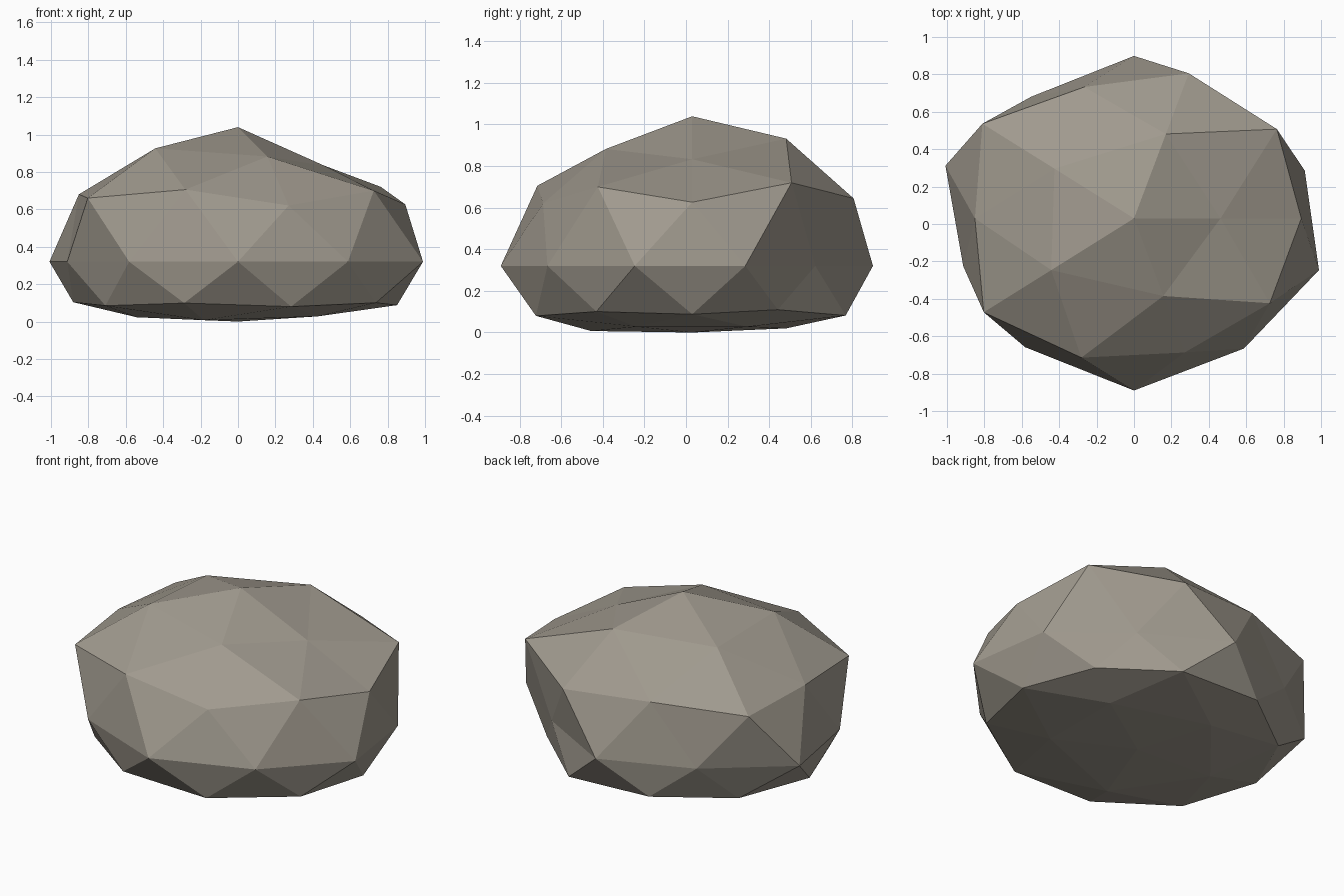
import bpy
import bmesh
import math

cube = bpy.data.objects.get("Cube")
if cube:
    bpy.data.objects.remove(cube, do_unlink=True)

# Overall proportions of the boulder
CENTRE_X, CENTRE_Y, GIRTH_HEIGHT = 0.0, 0.03, 0.32
DEPTH, HEIGHT = 0.86, 0.685
FLAT_START, FLAT_FACTOR = 0.185, 0.27

# Radial bulge of each ring of points, top to bottom, going round from +x
BULGES = [
    [1.05],
    [0.88, 1.05, 1.0, 1.04, 0.965],
    [1.11, 1.01, 1.0, 1.07, 1.055],
    [1.0, 1.06, 1.12, 1.11, 0.98],
    [0.96, 0.85, 1.01, 0.935, 1.06, 0.96, 0.99, 1.07, 1.0, 1.04],
    [0.91, 1.0, 0.985, 1.04, 1.02],
    [1.0, 1.06, 1.0, 1.03, 1.08],
    [1.0, 1.05, 1.03, 1.13, 1.0],
    [1.0],
]


def make_material(name, colour):
    material = bpy.data.materials.new(name)
    material.use_nodes = True
    material.diffuse_color = colour
    shader = next(n for n in material.node_tree.nodes if n.type == "BSDF_PRINCIPLED")
    shader.inputs["Base Color"].default_value = colour
    shader.inputs["Roughness"].default_value = 0.9
    return material


def angle_round(vert):
    # A small offset keeps points lying on +x at the start of the ring
    return (math.atan2(vert.co.y, vert.co.x) + 0.1) % math.tau


def rings_from_top(verts):
    rings = {}
    for vert in verts:
        rings.setdefault(round(vert.co.z, 2), []).append(vert)
    return [sorted(rings[level], key=angle_round) for level in sorted(rings, reverse=True)]


def flatten_base(z):
    # Squash everything below the threshold into a shallow resting base
    if z < -FLAT_START:
        return -FLAT_START + (z + FLAT_START) * FLAT_FACTOR
    return z


# Faceted boulder: an icosphere with uneven bulges and a flattened base
bm = bmesh.new()
bmesh.ops.create_icosphere(bm, subdivisions=2, radius=1.0)
for ring, bulges in zip(rings_from_top(bm.verts), BULGES):
    for vert, bulge in zip(ring, bulges):
        x, y, z = vert.co * bulge
        vert.co = (CENTRE_X + x, CENTRE_Y + y * DEPTH, GIRTH_HEIGHT + flatten_base(z * HEIGHT))

# Rest the lowest point exactly on the ground
lowest = min(vert.co.z for vert in bm.verts)
bmesh.ops.translate(bm, verts=bm.verts, vec=(0, 0, -lowest))
for face in bm.faces:
    face.smooth = False
bmesh.ops.recalc_face_normals(bm, faces=bm.faces)

mesh = bpy.data.meshes.new("boulder")
bm.to_mesh(mesh)
bm.free()
mesh.materials.append(make_material("warm grey stone", (0.35, 0.32, 0.27, 1.0)))
boulder = bpy.data.objects.new("boulder", mesh)
bpy.context.collection.objects.link(boulder)
